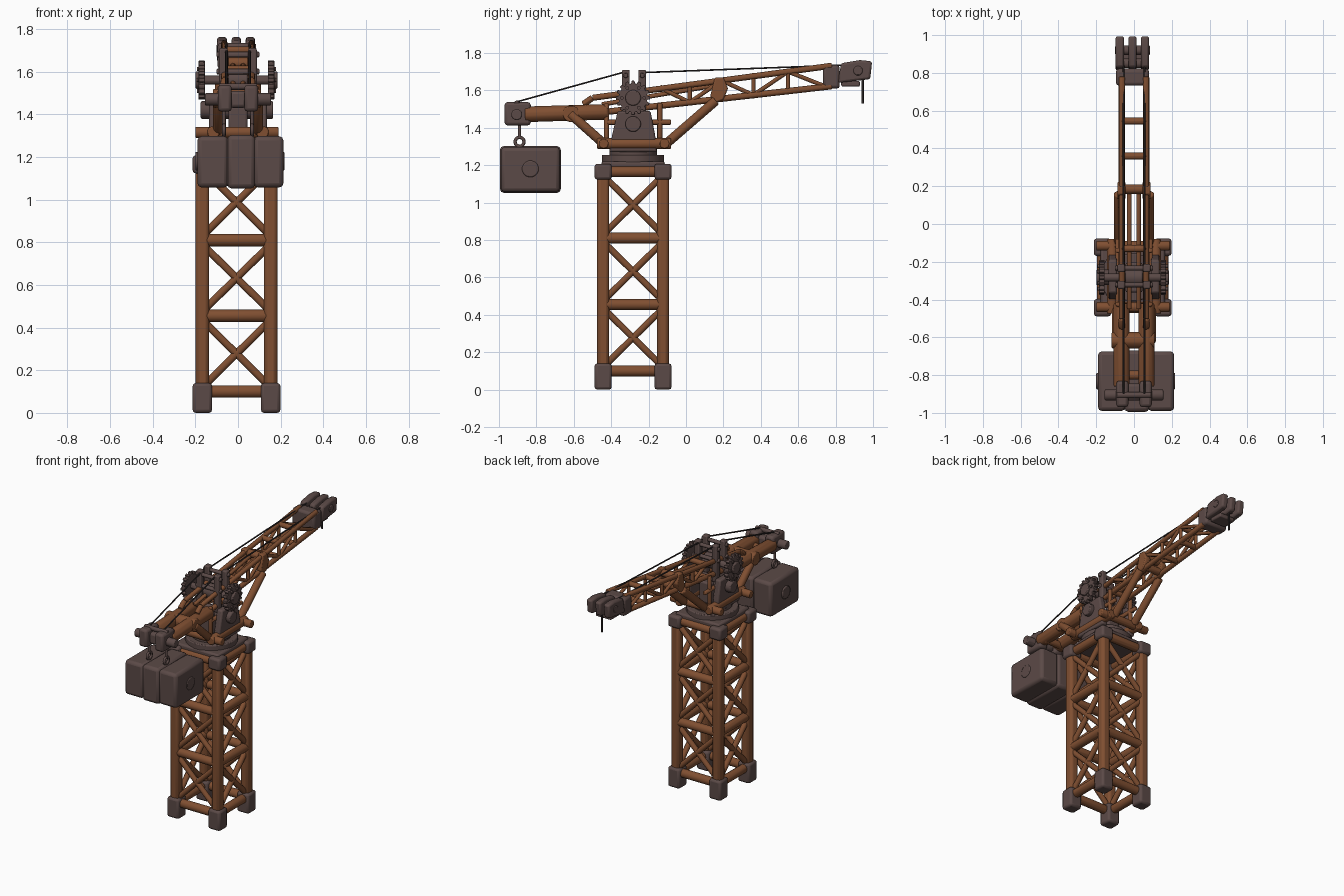
import bpy, bmesh, math
from mathutils import Vector, Matrix

if "Cube" in bpy.data.objects:
    bpy.data.objects.remove(bpy.data.objects["Cube"])


def material(name, rgb):
    m = bpy.data.materials.new(name)
    m.diffuse_color = (*rgb, 1)
    m.use_nodes = True
    m.node_tree.nodes["Principled BSDF"].inputs["Base Color"].default_value = m.diffuse_color
    return m


WOOD = material("brown wood", (0.215, 0.078, 0.031))
METAL = material("dark iron", (0.105, 0.068, 0.063))
CABLE = material("cable black", (0.035, 0.028, 0.028))


def finish(name, bm, mat, bevel=0.0):
    bmesh.ops.recalc_face_normals(bm, faces=bm.faces)
    me = bpy.data.meshes.new(name)
    bm.to_mesh(me)
    bm.free()
    ob = bpy.data.objects.new(name, me)
    bpy.context.collection.objects.link(ob)
    me.materials.append(mat)
    if bevel:
        b = ob.modifiers.new("bevel", 'BEVEL')
        b.width, b.segments, b.limit_method = bevel, 2, 'ANGLE'
    bpy.ops.object.select_all(action='DESELECT')
    bpy.context.view_layer.objects.active = ob
    ob.select_set(True)
    bpy.ops.object.shade_smooth_by_angle(angle=math.radians(50))
    return ob


def rods(name, segs, r, mat, n=12, bevel=0.006):
    """Round bars between pairs of points, joined as one part."""
    bm = bmesh.new()
    for p, q in segs:
        p, q = Vector(p), Vector(q)
        d = q - p
        mtx = Matrix.Translation((p + q) / 2) @ d.to_track_quat('Z', 'Y').to_matrix().to_4x4()
        mtx = mtx @ Matrix.Rotation(math.pi / n, 4, 'Z')
        bmesh.ops.create_cone(bm, cap_ends=True, segments=n, radius1=r, radius2=r,
                              depth=d.length, matrix=mtx)
    return finish(name, bm, mat, bevel)


def boxes(name, items, mat, bevel=0.012):
    """Boxes given as (centre, size), joined as one part."""
    bm = bmesh.new()
    for c, s in items:
        bmesh.ops.create_cube(bm, size=1, matrix=Matrix.Translation(c) @ Matrix.Diagonal((*s, 1)))
    return finish(name, bm, mat, bevel)


def plates(name, pts, spans, mat, bevel=0.006):
    """Side profile in y, z extruded across each x span."""
    bm = bmesh.new()
    for x0, x1 in spans:
        f = bm.faces.new([bm.verts.new((x0, y, z)) for y, z in pts])
        ext = bmesh.ops.extrude_face_region(bm, geom=[f])
        bmesh.ops.translate(bm, vec=(x1 - x0, 0, 0),
                            verts=[v for v in ext['geom'] if isinstance(v, bmesh.types.BMVert)])
    return finish(name, bm, mat, bevel)


def pair(x, p, q):
    return [((s * x, *p), (s * x, *q)) for s in (-1, 1)]


CX, CY, H = -0.007, -0.283, 0.16
corners = [(CX + sx * H, CY + sy * H) for sx, sy in ((-1, -1), (1, -1), (1, 1), (-1, 1))]
sides = list(zip(corners, corners[1:] + corners[:1]))
levels = (0.10, 0.455, 0.81, 1.165)

# Lattice tower
boxes("tower_feet", [((x, y, 0.07), (0.092, 0.092, 0.14)) for x, y in corners], METAL, 0.015)
boxes("tower_legs", [((x, y, 0.62), (0.064, 0.064, 1.1)) for x, y in corners], WOOD, 0.018)
boxes("tower_caps", [((x, y, 1.165), (0.092, 0.092, 0.085)) for x, y in corners], METAL, 0.015)
rods("tower_cross_beams", [((*a, z), (*b, z)) for a, b in sides for z in levels], 0.03, WOOD)
braces = []
for a, b in sides:
    for z0, z1 in zip(levels, levels[1:]):
        braces += [((*a, z0 + .02), (*b, z1 - .02)), ((*b, z0 + .02), (*a, z1 - .02))]
rods("tower_braces", braces, 0.019, WOOD, 8, 0)

# Slewing platform and turntable
boxes("platform", [((CX, CY, 1.195), (0.34, 0.34, 0.05))], METAL)
rods("turntable", [((CX, CY, 1.21), (CX, CY, 1.255))], 0.168, METAL, 24)
rods("turntable_hub", [((CX, CY, 1.25), (CX, CY, 1.30))], 0.128, METAL, 24)

# Turret base frame
rods("base_side_beams", pair(0.115, (-0.475, 1.315), (-0.08, 1.315)), 0.03, WOOD)
rods("base_cross_beams", [((-0.2, y, 1.315), (0.19, y, 1.315)) for y in (-0.44, -0.115)], 0.027, WOOD)
rods("base_posts", pair(0.085, (-0.425, 1.31), (-0.425, 1.53))
     + pair(0.085, (-0.14, 1.31), (-0.14, 1.53))
     + pair(0.085, (-0.43, 1.43), (-0.08, 1.43)), 0.015, WOOD, 8)

# Turret housing
plates("housing_side_plates", [(-0.41, 1.27), (-0.155, 1.27), (-0.165, 1.36), (-0.19, 1.49),
                               (-0.365, 1.49), (-0.395, 1.36)],
       [(-0.135, -0.09), (0.09, 0.135)], METAL, 0.01)
rods("housing_bosses", [((-0.175, CY, 1.42), (0.165, CY, 1.42))], 0.042, METAL, 16)
boxes("housing_core", [((0, CY, 1.36), (0.09, 0.16, 0.16))], METAL)
boxes("mast_posts", [((s * 0.068, y, 1.58), (0.04, 0.042, 0.26)) for s in (-1, 1)
                     for y in (-0.322, -0.234)], METAL, 0.008)
rods("mast_bars", [((-0.1, y, z), (0.1, y, z)) for y in (-0.322, -0.234) for z in (1.60, 1.68)],
     0.014, METAL, 10)

# Winch gears, shaft and drum
gear = []
for i in range(16):
    for da, r in ((-.13, .077), (-.09, .092), (.09, .092), (.13, .077)):
        a = i * math.tau / 16 + da
        gear.append((CY + r * math.cos(a), 1.56 + r * math.sin(a)))
plates("winch_gears", gear, [(-0.185, -0.155), (0.14, 0.17)], METAL, 0.003)
rods("gear_hubs", [((s * 0.15 - .007, CY, 1.56), (s * 0.192 - .007, CY, 1.56)) for s in (-1, 1)],
     0.042, METAL, 16)
rods("gear_bolts", [((s * 0.15 - .007, CY + .06 * math.cos(a), 1.56 + .06 * math.sin(a)),
                     (s * 0.186 - .007, CY + .06 * math.cos(a), 1.56 + .06 * math.sin(a)))
                    for s in (-1, 1) for a in [k * math.tau / 6 for k in range(6)]], 0.01, METAL, 8, 0)
rods("winch_shaft", [((-0.17, CY, 1.56), (0.16, CY, 1.56))], 0.022, METAL)
rods("winch_drum", [((-0.045, CY, 1.56), (0.045, CY, 1.56))], 0.05, METAL, 16)


# Jib truss: chord heights along y
def top(y):
    return 1.605 + (y + 0.165) * 0.134


def low(y):
    return 1.515 + (y + 0.165) * 0.114


JX = 0.064
rods("jib_top_chords", pair(JX, (-0.50, top(-0.50)), (0.78, top(0.78))), 0.017, WOOD, 10)
rods("jib_bottom_chords", pair(JX, (-0.50, low(-0.50)), (0.78, low(0.78))), 0.018, WOOD, 10)
stations = [-0.13, 0.02, 0.19, 0.36, 0.545, 0.75]
web = []
for i, (a, b) in enumerate(zip(stations, stations[1:])):
    web += pair(JX, (a, low(a)), (b, top(b))) if i % 2 else pair(JX, (a, top(a)), (b, low(b)))
    web += pair(JX, (b, low(b)), (b, top(b)))
rods("jib_webbing", web, 0.012, WOOD, 8, 0)
rods("jib_spacers", [((-JX, y, f(y)), (JX, y, f(y))) for y in (-0.13, 0.36, 0.545)
                     for f in (top, low)], 0.019, WOOD, 10)
rods("jib_inner_rails", pair(0.024, (-0.45, 1.525), (0.2, top(0.2) - 0.02)), 0.013, WOOD, 8)
rods("jib_tail_frame", pair(JX, (-0.50, top(-0.5)), (-0.55, 1.525))
     + pair(JX, (-0.55, 1.525), (-0.50, low(-0.5))), 0.018, WOOD, 10)
plates("jib_front_collar", [(0.13, 1.57), (0.15, 1.53), (0.2, 1.55), (0.225, 1.61),
                            (0.20, 1.67), (0.155, 1.67)],
       [(-0.088, -0.045), (0.045, 0.088)], WOOD, 0.008)
rods("jib_collar_beam", [((-0.08, 0.185, z), (0.08, 0.185, z)) for z in (1.57, 1.64)], 0.026, WOOD)
rods("jib_front_braces", pair(0.082, (-0.10, 1.32), (0.16, 1.545)), 0.026, WOOD)

# Rear arm
rods("rear_arms", pair(0.066, (-0.86, 1.472), (-0.42, 1.485)), 0.043, WOOD)
rods("rear_collar", [((-0.118, -0.615, 1.475), (0.108, -0.615, 1.475))], 0.045, WOOD)
rods("rear_braces", pair(0.092, (-0.62, 1.475), (-0.44, 1.315)), 0.026, WOOD)
rods("rear_cross_beam", [((-0.08, -0.80, 1.455), (0.08, -0.80, 1.455))], 0.025, WOOD)

# Rear head with pulley axles
boxes("rear_head", [((s * 0.062, -0.90, 1.475), (0.065, 0.14, 0.125)) for s in (-1, 1)]
      + [((0, -0.89, 1.47), (0.08, 0.09, 0.08))], METAL, 0.016)
rods("rear_head_axle", [((-0.155, -0.905, 1.47), (0.155, -0.905, 1.47))], 0.03, METAL)
rods("rear_head_top_bar", [((-0.09, -0.905, 1.53), (0.09, -0.905, 1.53))], 0.016, METAL, 10)

# Counterweight and its hangers
boxes("counterweight", [((x, -0.832, 1.177), (w, d, h)) for x, w, d, h in
                        ((-0.118, 0.145, 0.315, 0.24), (0.015, 0.13, 0.325, 0.25),
                         (0.143, 0.14, 0.315, 0.24))], METAL, 0.02)
boxes("counterweight_core", [((0.012, -0.832, 1.177), (0.37, 0.3, 0.225))], METAL)
rods("counterweight_bosses", [((-0.2, -0.832, 1.18), (0.218, -0.832, 1.18))], 0.045, METAL, 16)
rods("hanger_rods", pair(0.066, (-0.89, 1.43), (-0.89, 1.345)), 0.009, METAL, 8, 0)
for side, x in (("left", -0.066), ("right", 0.066)):
    bpy.ops.mesh.primitive_torus_add(location=(x, -0.89, 1.325), rotation=(0, math.pi / 2, 0),
                                     major_radius=0.024, minor_radius=0.009,
                                     major_segments=16, minor_segments=8)
    ring = bpy.context.object
    ring.name = side + "_hanger_ring"
    ring.data.materials.append(METAL)
    bpy.ops.object.shade_smooth()

# Jib head: collar plus three pulley cheeks
boxes("jib_head_collar", [((-0.008, 0.777, 1.672), (0.175, 0.09, 0.125))], METAL, 0.016)
plates("jib_head_cheeks", [(0.81, 1.64), (0.90, 1.65), (0.985, 1.66), (0.995, 1.755),
                           (0.93, 1.762), (0.83, 1.745)],
       [(-0.098, -0.052), (-0.03, 0.014), (0.036, 0.08)], METAL, 0.012)
rods("jib_head_axles", [((-0.1, 0.92, 1.705), (0.085, 0.92, 1.705)),
                        ((-0.08, 0.85, 1.69), (0.07, 0.85, 1.69))], 0.026, METAL)
boxes("jib_head_lower_block", [((-0.008, 0.88, 1.635), (0.12, 0.1, 0.03))], METAL, 0.008)

# Cables and hoist rope
rods("rear_cables", pair(0.055, (-0.90, 1.54), (-0.322, 1.70)), 0.005, CABLE, 6, 0)
rods("front_cables", pair(0.055, (-0.234, 1.695), (0.84, 1.735)), 0.005, CABLE, 6, 0)
rods("hoist_rope", [((-0.008, 0.945, 1.67), (-0.008, 0.945, 1.53))], 0.006, CABLE, 8, 0)
